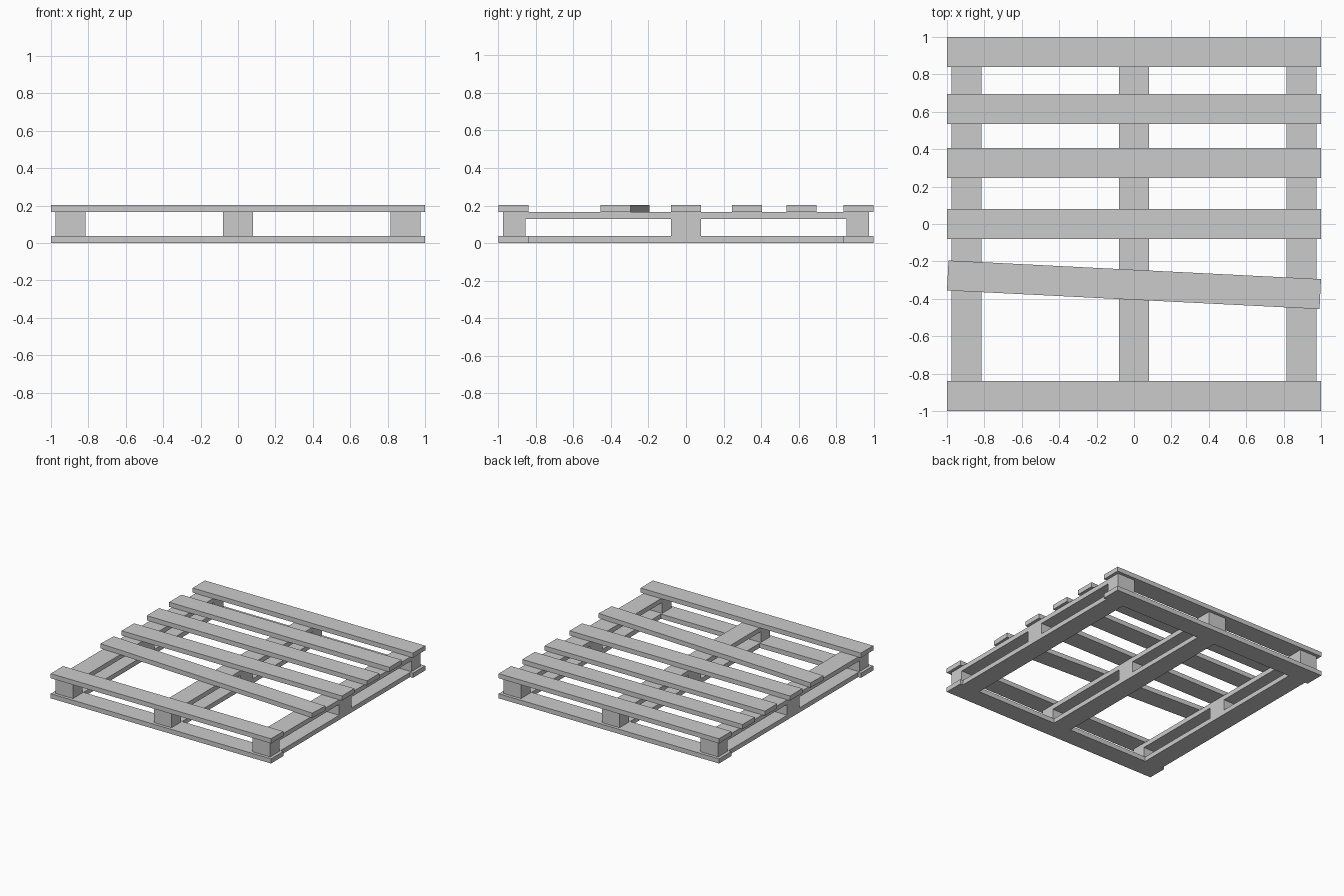
import bpy
import math

cube = bpy.data.objects.get("Cube")
if cube:
    bpy.data.objects.remove(cube, do_unlink=True)

grey = bpy.data.materials.new("plain_grey")
grey.use_nodes = True
COLOR = (0.6, 0.6, 0.6, 1)
grey.diffuse_color = COLOR
grey.node_tree.nodes["Principled BSDF"].inputs["Base Color"].default_value = COLOR

# Heights of the stacked layers
Z0, Z1, Z2, Z3, Z4 = 0, 0.038, 0.127, 0.165, 0.203
WIDTH = 0.16
COLUMNS = {"right": -0.895, "middle": 0, "left": 0.895}


def plank(name, x, y, size_x, size_y, low, high, turn=0):
    bpy.ops.mesh.primitive_cube_add(size=1, location=(x, y, (low + high) / 2),
                                    rotation=(0, 0, turn))
    obj = bpy.context.object
    obj.name = name
    obj.scale = (size_x, size_y, high - low)
    bpy.ops.object.transform_apply(location=False, rotation=False, scale=True)
    obj.data.materials.append(grey)
    return obj


# Bottom frame end boards
for end, side in (("front", -1), ("back", 1)):
    plank(f"bottom_{end}_board", 0, side * 0.92, 2, WIDTH, Z0, Z1)

# Runners, blocks and stringers in each column
for column, x in COLUMNS.items():
    plank(f"bottom_{column}_runner", x, 0, WIDTH, 1.68, Z0, Z1)
    plank(f"{column}_centre_block", x, 0, WIDTH, WIDTH, Z1, Z2)
    plank(f"{column}_stringer", x, 0, WIDTH, 1.71, Z2, Z3)
    for end, side in (("front", -1), ("back", 1)):
        plank(f"{column}_{end}_block", x, side * 0.915, WIDTH, 0.12, Z1, Z3)

# Straight deck boards
for i, y in enumerate((-0.92, 0, 0.325, 0.615, 0.92)):
    plank(f"deck_board_{i + 1}", 0, y, 2, WIDTH, Z3, Z4)

# Loose deck board knocked askew
plank("skewed_deck_board", 0, -0.325, 1.994, WIDTH, Z3, Z4, -math.atan(0.05))
